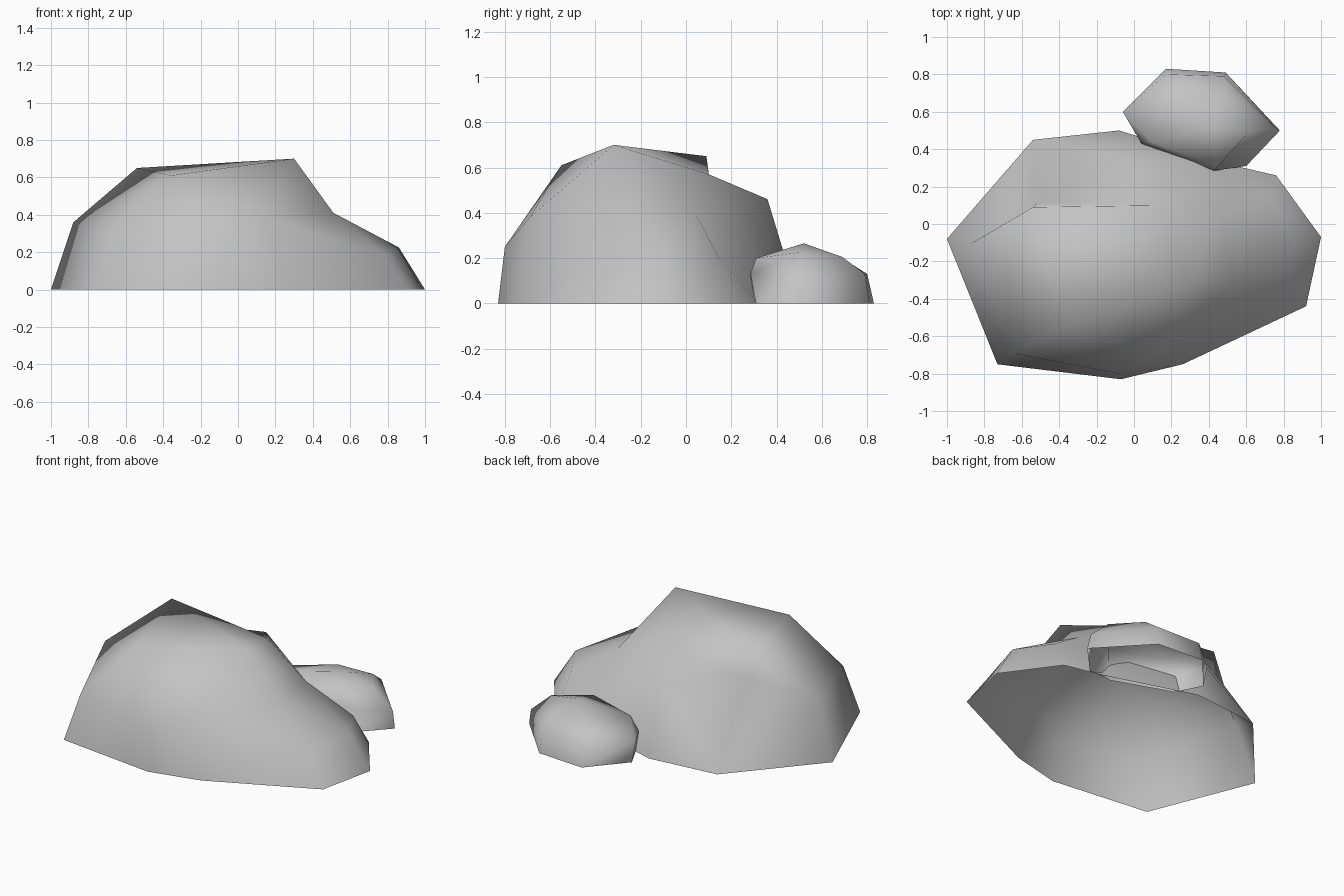
import bpy
import bmesh
from mathutils import Vector

cube = bpy.data.objects.get("Cube")
if cube:
    bpy.data.objects.remove(cube, do_unlink=True)

stone = bpy.data.materials.new("stone_grey")
stone.use_nodes = True
grey = (0.55, 0.55, 0.55, 1)
stone.diffuse_color = grey
bsdf = stone.node_tree.nodes["Principled BSDF"]
bsdf.inputs["Base Color"].default_value = grey
bsdf.inputs["Roughness"].default_value = 0.9


def make_rock(name, centre, stretch, base, corners, ridges=()):
    """Wrap a faceted open-bottomed shell around a ground outline and corners.

    ridges holds (corner, guide, lift): the guide point and lift decide
    which way the edges run, the corner is the final place.
    """
    middle = Vector((*centre, 0))
    points = [((x, y, 0), (x, y, 0), 1) for x, y in base]
    points += [(c, c, 1) for c in corners]
    points += ridges
    bm = bmesh.new()
    target = {}
    # Wrap on a sphere so that every corner is kept, hollows included
    for corner, guide, lift in points:
        d = Vector(guide) - middle
        d.z *= stretch
        target[bm.verts.new(d.normalized() * lift)] = Vector(corner)
    bmesh.ops.convex_hull(bm, input=bm.verts[:])
    # Open the underside
    under = [f for f in bm.faces if all(v.co.z < 0.001 for v in f.verts)]
    bmesh.ops.delete(bm, geom=under, context="FACES")
    # Pull each corner to its place
    for v in bm.verts:
        v.co = target[v]
    bmesh.ops.recalc_face_normals(bm, faces=bm.faces[:])
    if sum(f.normal.z for f in bm.faces) < 0:
        bmesh.ops.reverse_faces(bm, faces=bm.faces[:])
    for f in bm.faces:
        f.smooth = True
    mesh = bpy.data.meshes.new(name)
    bm.to_mesh(mesh)
    bm.free()
    mesh.materials.append(stone)
    rock = bpy.data.objects.new(name, mesh)
    bpy.context.collection.objects.link(rock)


# Large boulder: low shoulder on its left, stepped ledge behind the top ridge
peak = (0.3, -0.32, 0.7)
make_rock(
    "large_boulder", (0, -0.12), 1.5,
    base=[(-1, -0.08), (-0.73, -0.75), (-0.07, -0.83), (0.26, -0.75),
          (0.92, -0.44), (1, -0.07), (0.76, 0.26), (0.5, 0.32),
          (-0.08, 0.5), (-0.54, 0.45)],
    corners=[(-0.36, -0.55, 0.61), (-0.54, 0.09, 0.65),
             (0.14, 0.1, 0.57), (-0.05, 0.36, 0.46), (-0.88, -0.11, 0.36),
             (-0.65, -0.69, 0.3), (-0.08, -0.8, 0.25), (0.15, -0.69, 0.38),
             (0.51, -0.3, 0.41), (0.46, 0.04, 0.4), (0.86, -0.09, 0.225),
             (0.73, 0.14, 0.21), (0.8, -0.4, 0.18)],
    ridges=[(peak, peak, 1.03),
            ((-0.52, 0.11, 0.5), (-0.5, 0.15, 0.53), 1.02)])

# Small rock resting behind it
make_rock(
    "small_rock", (0.36, 0.57), 2,
    base=[(-0.03, 0.6), (0.17, 0.83), (0.49, 0.81), (0.78, 0.5),
          (0.6, 0.31), (0.43, 0.3), (0.05, 0.44)],
    corners=[(0.42, 0.52, 0.265), (0.24, 0.69, 0.2), (0.49, 0.69, 0.205),
             (0.62, 0.5, 0.225), (0.45, 0.31, 0.2), (0.09, 0.44, 0.21),
             (-0.06, 0.6, 0.15), (0.17, 0.8, 0.13), (0.48, 0.79, 0.13),
             (0.76, 0.51, 0.1), (0.43, 0.285, 0.13), (0.04, 0.43, 0.12)])
